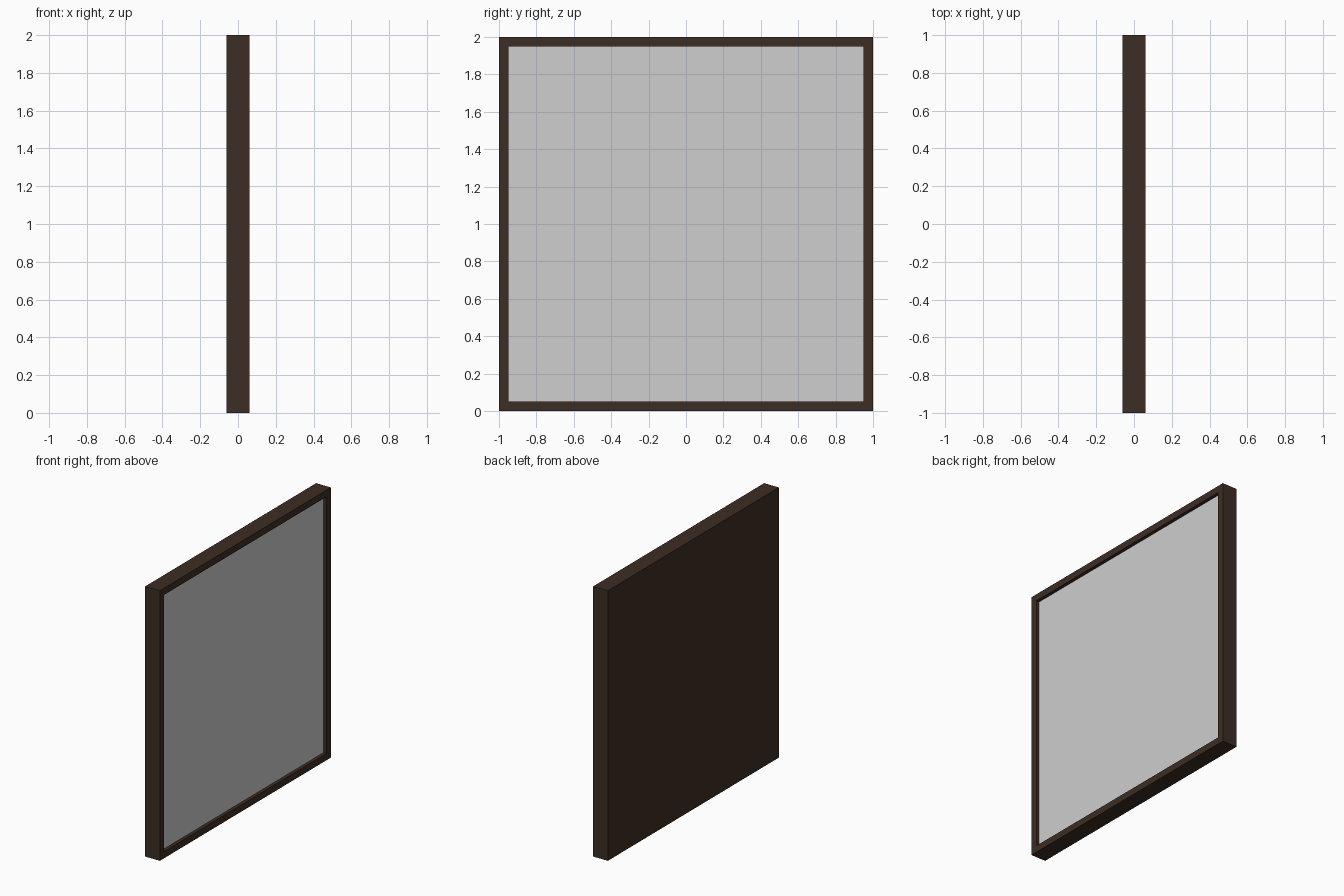
import bpy, bmesh

if "Cube" in bpy.data.objects:
    bpy.data.objects.remove(bpy.data.objects["Cube"])


def flat_material(name, colour):
    m = bpy.data.materials.new(name)
    m.diffuse_color = (*colour, 1)
    m.use_nodes = True
    m.node_tree.nodes["Principled BSDF"].inputs["Base Color"].default_value = m.diffuse_color
    return m


wood = flat_material("dark brown wood", (0.046, 0.026, 0.017))
panel = flat_material("pale grey panel", (0.62, 0.62, 0.62))

# Solid board with a shallow recessed panel on the +x face
bm = bmesh.new()
bmesh.ops.create_cube(bm, size=1)
bmesh.ops.scale(bm, vec=(0.12, 2, 2), verts=bm.verts)
bmesh.ops.translate(bm, vec=(0, 0, 1), verts=bm.verts)
bm.normal_update()
face = max(bm.faces, key=lambda f: f.normal.x)
bmesh.ops.inset_region(bm, faces=[face], thickness=0.05, use_even_offset=True)
# Second inset at zero width gives the recess its walls
bmesh.ops.inset_region(bm, faces=[face], thickness=0.0, depth=-0.025)
face.material_index = 1

mesh = bpy.data.meshes.new("framed_panel")
bm.to_mesh(mesh)
bm.free()
mesh.materials.append(wood)
mesh.materials.append(panel)
bpy.context.collection.objects.link(bpy.data.objects.new("framed_panel", mesh))
